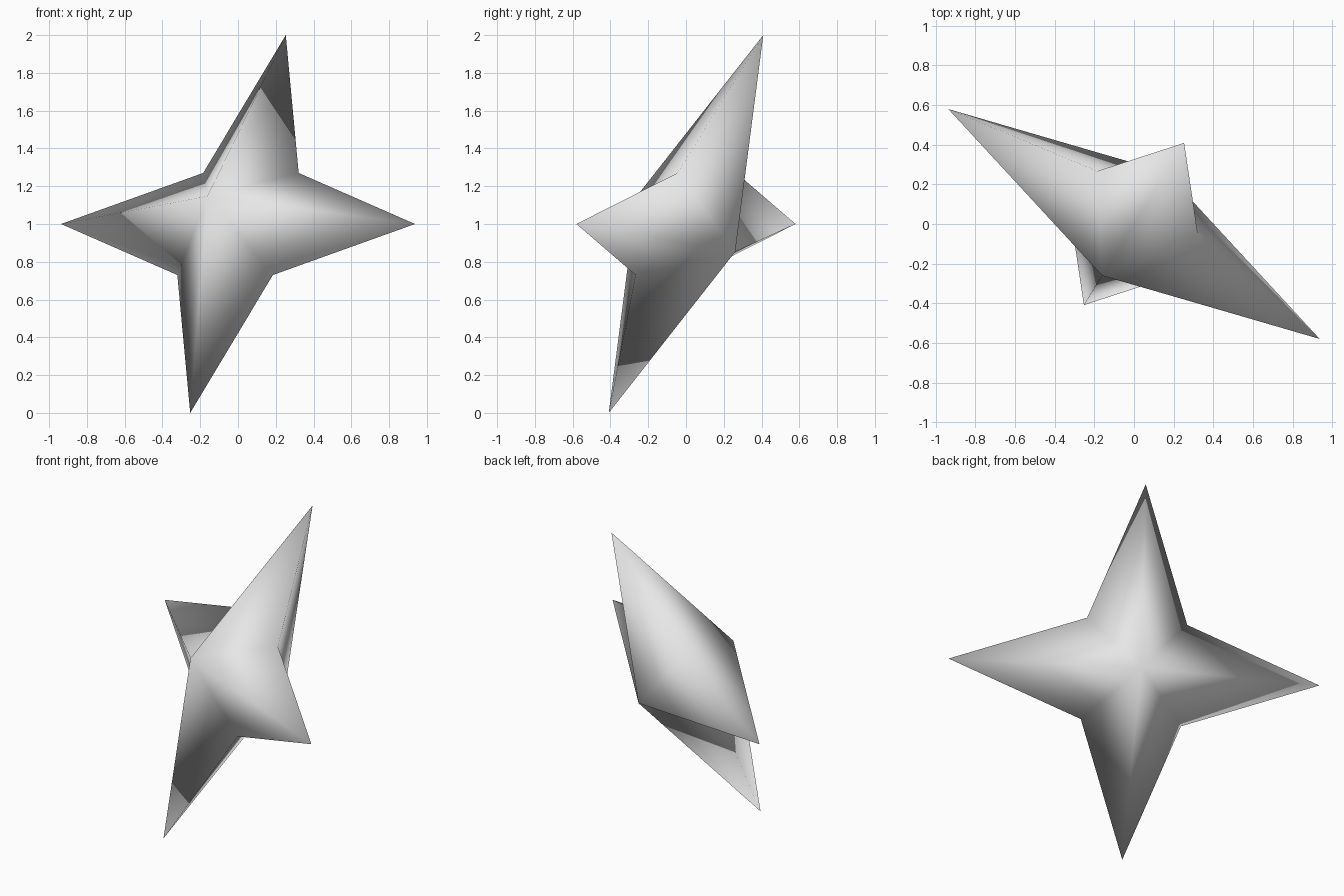
import bpy
import bmesh
from mathutils import Vector

cube = bpy.data.objects.get("Cube")
if cube:
    bpy.data.objects.remove(cube, do_unlink=True)

# One flat grey for the whole star
grey = bpy.data.materials.new("light_grey")
grey.use_nodes = True
colour = (0.8, 0.8, 0.8, 1)
grey.diffuse_color = colour
grey.node_tree.nodes["Principled BSDF"].inputs["Base Color"].default_value = colour

# Tilted star plane: two perpendicular arm directions and their normal
centre = Vector((0, 0, 1))
arm_a = Vector((0.937, -0.58, 0))
arm_b = Vector((0.253, 0.409, 1))
normal = arm_a.cross(arm_b).normalized()
valley = 0.27
depth = 0.34

# Rim of alternating tips and valleys
arms = [arm_a, arm_b, -arm_a, -arm_b]
rim = []
for i, arm in enumerate(arms):
    rim.append(arm)
    rim.append((arm + arms[(i + 1) % 4]) * valley)

# Front and back peaks joined to the rim by triangles
bm = bmesh.new()
rim_verts = [bm.verts.new(centre + p) for p in rim]
for side in (1, -1):
    peak = bm.verts.new(centre + normal * depth * side)
    for i, v in enumerate(rim_verts):
        bm.faces.new((v, rim_verts[(i + 1) % len(rim_verts)], peak))
bmesh.ops.recalc_face_normals(bm, faces=bm.faces)
for f in bm.faces:
    f.smooth = True

mesh = bpy.data.meshes.new("four_point_star")
bm.to_mesh(mesh)
bm.free()
mesh.materials.append(grey)
star = bpy.data.objects.new("four_point_star", mesh)
bpy.context.collection.objects.link(star)
